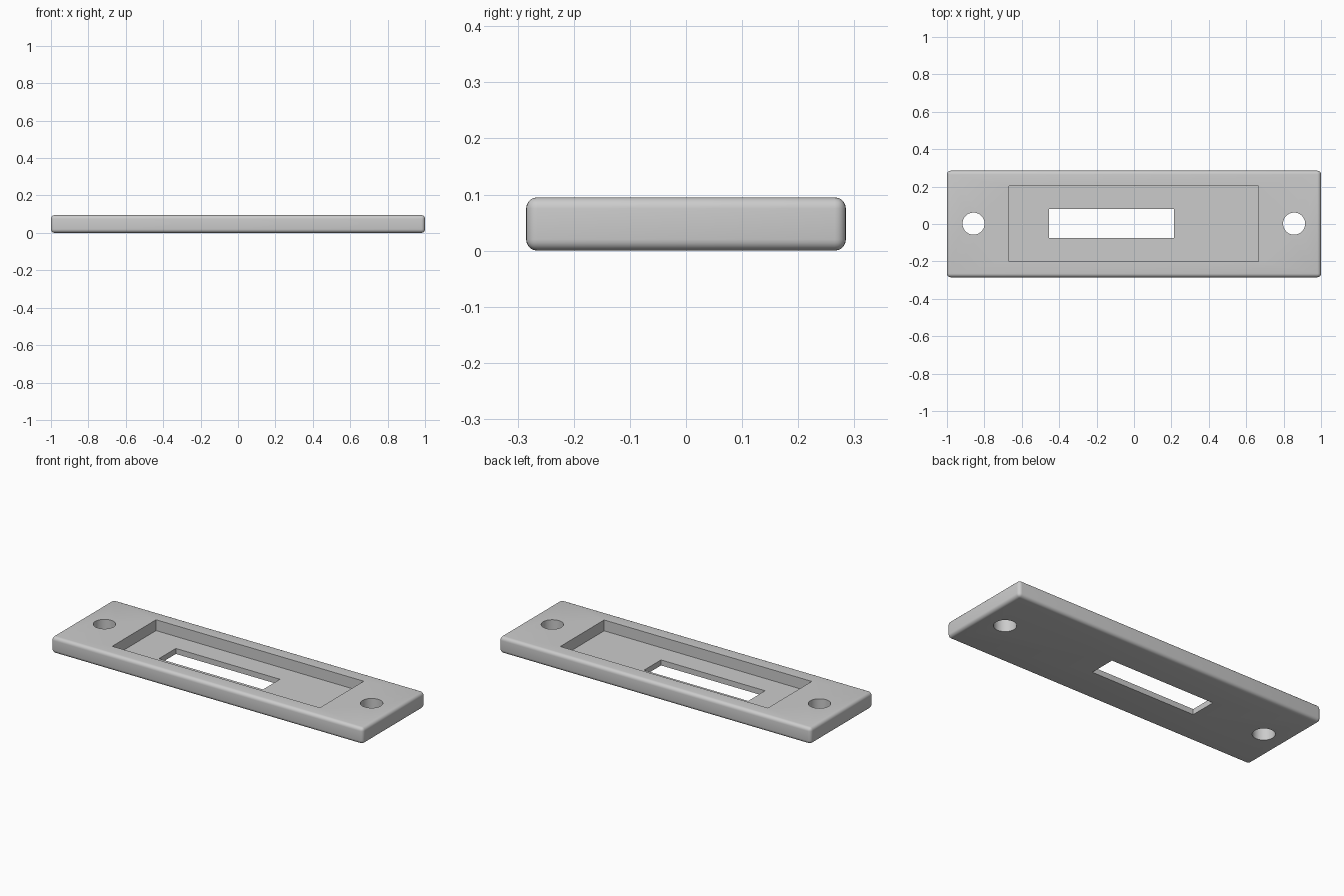
import bpy, bmesh

if "Cube" in bpy.data.objects:
    bpy.data.objects.remove(bpy.data.objects["Cube"])

grey = bpy.data.materials.new("light_grey")
grey.diffuse_color = (0.6, 0.6, 0.6, 1)
grey.use_nodes = True
grey.node_tree.nodes["Principled BSDF"].inputs["Base Color"].default_value = grey.diffuse_color


def box(name, x0, x1, y0, y1, z0, z1):
    bpy.ops.mesh.primitive_cube_add(size=1, location=((x0 + x1) / 2, (y0 + y1) / 2, (z0 + z1) / 2))
    ob = bpy.context.object
    ob.name = name
    ob.scale = (x1 - x0, y1 - y0, z1 - z0)
    bpy.ops.object.transform_apply(location=True, rotation=False, scale=True)
    return ob


# Plate with rounded outer edges
plate = box("mounting_plate", -1, 1, -0.285, 0.285, 0, 0.095)
plate.data.materials.append(grey)
bevel = plate.modifiers.new("rounded_edges", 'BEVEL')
bevel.width = 0.02
bevel.segments = 5

# Recess, offset through slot and two screw holes
cutters = [
    box("recess_cutter", -0.667, 0.665, -0.2, 0.202, 0.032, 0.2),
    box("slot_cutter", -0.455, 0.213, -0.075, 0.08, -0.1, 0.1),
]
for side, x in (("left", -0.858), ("right", 0.856)):
    bpy.ops.mesh.primitive_cylinder_add(vertices=48, radius=0.059, depth=0.4, location=(x, 0.002, 0.05))
    bpy.context.object.name = side + "_screw_hole_cutter"
    cutters.append(bpy.context.object)

for cutter in cutters:
    cut = plate.modifiers.new(cutter.name, 'BOOLEAN')
    cut.operation = 'DIFFERENCE'
    cut.solver = 'EXACT'
    cut.object = cutter
    cutter.hide_render = True

# Bake the cuts, remove the cutters and smooth the rounds
bpy.ops.object.select_all(action='DESELECT')
plate.select_set(True)
bpy.context.view_layer.objects.active = plate
for name in [m.name for m in plate.modifiers]:
    bpy.ops.object.modifier_apply(modifier=name)
for cutter in cutters:
    bpy.data.objects.remove(cutter)
bpy.ops.object.shade_smooth_by_angle()
